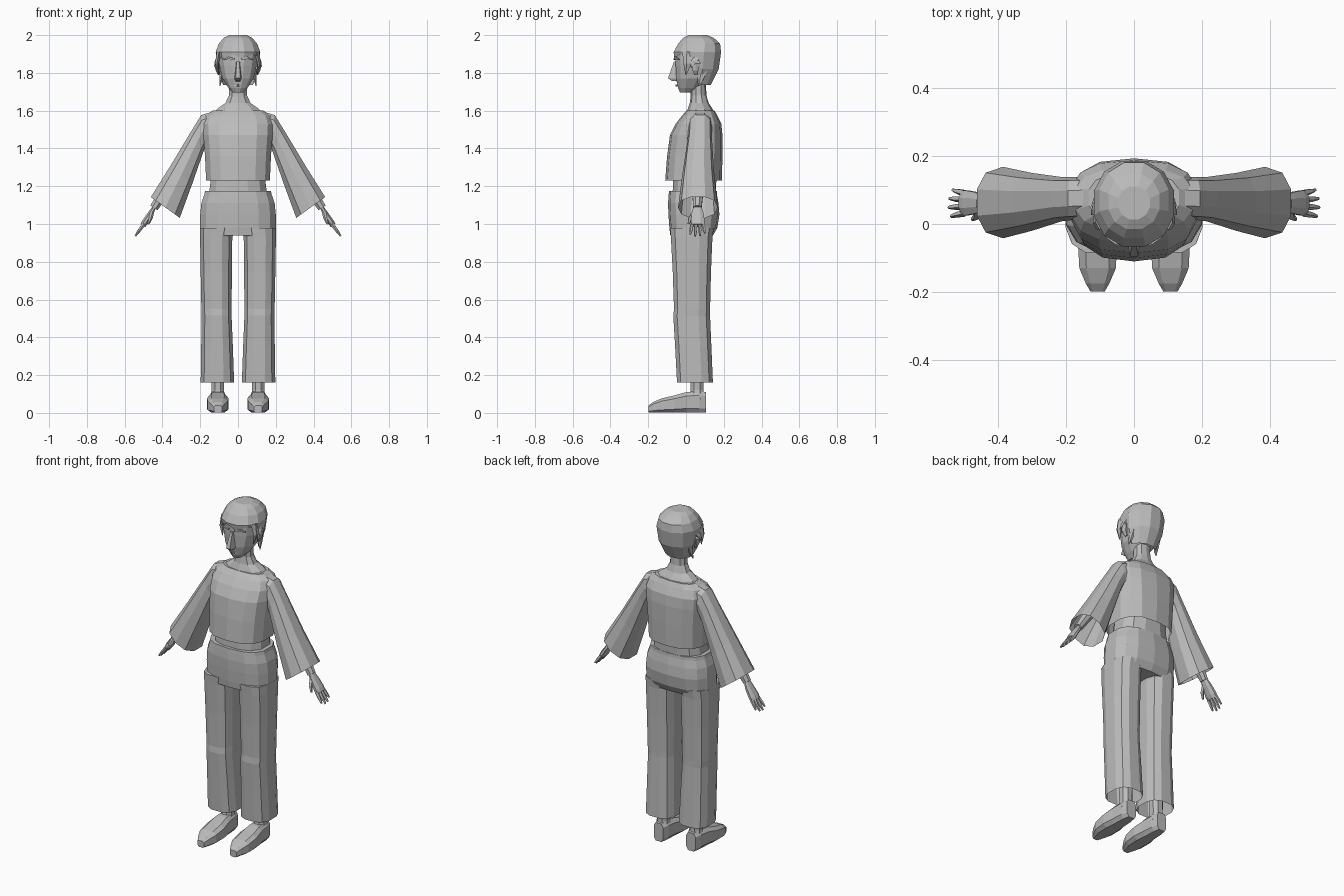
import bpy, bmesh, math
from mathutils import Vector as V

grey = bpy.data.materials.new("plain_grey")
grey.diffuse_color = (0.5, 0.5, 0.5, 1)


def ring(c, u, v, n=12, p=1.0, turn=0.5):
    """Closed superellipse section around c, spanned by u and v."""
    pts = []
    for i in range(n):
        a = 2 * math.pi * (i + turn) / n
        s, t = math.cos(a), math.sin(a)
        pts.append(V(c) + V(u) * math.copysign(abs(s) ** p, s)
                   + V(v) * math.copysign(abs(t) ** p, t))
    return pts


def level(z, x0, x1, y0, y1, n=12, p=0.8):
    """Horizontal section from its bounds."""
    return ring(((x0 + x1) / 2, (y0 + y1) / 2, z),
                ((x1 - x0) / 2, 0, 0), (0, (y1 - y0) / 2, 0), n, p)


def limb(top, bottom, y0, y1, n=10):
    """Tilted section between two (x, z) points."""
    a, b = V((top[0], 0, top[1])), V((bottom[0], 0, bottom[1]))
    return ring((a + b) / 2 + V((0, (y0 + y1) / 2, 0)), (a - b) / 2,
                (0, (y1 - y0) / 2, 0), n, 0.85)


def loft(name, rings, first=True, last=True, mirror=False):
    bm = bmesh.new()
    vs = [[bm.verts.new(q) for q in r] for r in rings]
    n = len(vs[0])
    for a, b in zip(vs, vs[1:]):
        for i in range(n):
            j = (i + 1) % n
            bm.faces.new((a[i], a[j], b[j], b[i]))
    if first:
        bm.faces.new(vs[0][::-1])
    if last:
        bm.faces.new(vs[-1])
    bmesh.ops.recalc_face_normals(bm, faces=bm.faces)
    me = bpy.data.meshes.new(name)
    bm.to_mesh(me)
    bm.free()
    ob = bpy.data.objects.new(name, me)
    bpy.context.collection.objects.link(ob)
    me.materials.append(grey)
    if mirror:
        ob.modifiers.new("mirror", 'MIRROR')
    return ob


def tube(name, pts, radii, side=(0, 1, 0), flat=1.0, n=6):
    """Mirrored tapering tube along points, flattened across its side vector."""
    rings = []
    for i, (q, r) in enumerate(zip(pts, radii)):
        d = V(pts[min(i + 1, len(pts) - 1)]) - V(pts[max(i - 1, 0)])
        s = V(side)
        rings.append(ring(q, s * r, d.cross(s).normalized() * r * flat, n))
    return loft(name, rings, mirror=True)


# Shirt: loose body with open hem
loft("shirt", [level(z, -x, x, a, b, 14, 0.75) for z, x, a, b in (
    (1.23, .172, -.11, .19), (1.36, .178, -.10, .193), (1.47, .187, -.085, .193),
    (1.53, .19, -.055, .187), (1.575, .175, -.02, .165), (1.602, .135, .005, .15))],
    first=False)

# Flared sleeves, open at the cuff
loft("sleeve", [limb(*s) for s in (
    ((.11, 1.605), (.11, 1.45), .015, .14), ((.195, 1.58), (.165, 1.42), .012, .138),
    ((.245, 1.50), (.18, 1.385), .008, .138), ((.36, 1.31), (.24, 1.21), -.02, .15),
    ((.465, 1.145), (.305, 1.03), -.042, .168))], last=False, mirror=True)

# Neck and upper chest
loft("neck", [level(z, -x, x, a, b, 10, 0.9) for z, x, a, b in (
    (1.58, .145, .0, .155), (1.61, .115, .01, .14), (1.64, .07, .02, .12),
    (1.68, .05, .025, .108), (1.77, .048, .025, .105))])

# Waist and hips
loft("waist", [level(1.14, -.16, .16, -.075, .16), level(1.26, -.145, .145, -.07, .165)])
loft("trouser_hips", [level(z, -x, x, a, b, 14, 0.75) for z, x, a, b in (
    (.94, .203, -.083, .143), (.98, .204, -.088, .166), (1.05, .204, -.093, .177),
    (1.11, .198, -.095, .172), (1.155, .182, -.092, .164), (1.175, .178, -.09, .163))])

# Straight trouser legs with a knee seam and open cuff
loft("trouser_leg", [level(z, a, b, c, d, 12, 0.75) for z, a, b, c, d in (
    (.98, .012, .203, -.087, .15), (.93, .028, .203, -.083, .143),
    (.75, .03, .2, -.073, .135), (.55, .032, .196, -.066, .13),
    (.515, .032, .194, -.07, .13), (.35, .025, .197, -.06, .137),
    (.16, .018, .2, -.05, .145))], last=False, mirror=True)

# Ankles and shoes
loft("ankle", [level(z, .107 - r, .107 + r, .057 - r, .06 + r, 8, 0.9)
               for z, r in ((.07, .045), (.12, .035), (.3, .04))], mirror=True)
loft("shoe", [ring((.107, y, h / 2), (w, 0, 0), (0, 0, h / 2), 8, 0.55)
              for y, w, h in ((-.198, .022, .04), (-.175, .036, .058), (-.13, .056, .078),
                              (-.06, .06, .095), (.0, .05, .112), (.07, .044, .118),
                              (.107, .032, .112))], mirror=True)

# Forearms, hands, fingers and thumbs
tube("forearm", [(.24, .075, 1.42), (.36, .065, 1.22), (.445, .06, 1.085)],
     [.042, .036, .024], n=8)
tube("palm", [(.44, .06, 1.095), (.463, .062, 1.055), (.492, .062, 1.01), (.503, .062, .993)],
     [.022, .034, .04, .036], flat=0.45, n=8)
for i, y in enumerate((.032, .052, .072, .091)):
    k = (.85, 1.0, .95, .75)[i]
    tip = y + (y - .062) * .3
    tube("finger_%d" % (i + 1),
         [(.497, y, 1.0), (.497 + .027 * k, (y + tip) / 2, 1 - .036 * k),
          (.497 + .047 * k, tip, 1 - .064 * k)], [.0105, .009, .005], n=5)
tube("thumb", [(.455, .045, 1.065), (.463, .022, 1.03), (.474, .014, 1.0)],
     [.012, .011, .006], side=(1, 0, 0), n=5)

# Face: tapered head with narrow chin
loft("head", [level(z, -x, x, a, b, 12, 0.9) for z, x, a, b in (
    (1.695, .028, -.032, .03), (1.72, .052, -.044, .08), (1.77, .085, -.054, .125),
    (1.84, .102, -.058, .16), (1.90, .106, -.058, .165), (1.95, .09, -.035, .15))])

# Wedge nose
loft("nose", [[V((x * s, y, z)) for s, x, y, z in q] for q in (
    ((-1, .010, -.05, 1.86), (1, .010, -.05, 1.86), (1, .007, -.064, 1.86), (-1, .007, -.064, 1.86)),
    ((-1, .021, -.04, 1.77), (1, .021, -.04, 1.77), (1, .012, -.095, 1.772), (-1, .012, -.095, 1.772)),
    ((-1, .014, -.04, 1.755), (1, .014, -.04, 1.755), (1, .008, -.075, 1.757), (-1, .008, -.075, 1.757)))])

# Lips and brows as slim wedges
tube("lip", [(0, -.052, 1.733), (.022, -.042, 1.733)], [.007, .004], side=(0, 0, 1), n=4)
tube("brow", [(.018, -.06, 1.872), (.05, -.056, 1.88), (.08, -.038, 1.87)],
     [.007, .008, .004], side=(0, 0, 1), n=4)

# Hair cap: jagged fringe in front, sweeping down to the nape
cap = [level(z, -x, x, a, b, 12, 0.95) for z, x, a, b in (
    (1.84, .116, -.066, .182), (1.91, .122, -.07, .19), (1.955, .105, -.045, .184),
    (1.985, .078, -.018, .15), (2.0, .048, .012, .112))]
for i, q in enumerate(cap[0]):
    if q.y > .09:                       # nape
        q.z, q.y, q.x = 1.82, q.y - .005, q.x * .97
    elif q.y < .03:                     # fringe points
        q.z = 1.875 if i % 2 else 1.9
nape = [V((q.x * .72, .06 + (q.y - .06) * .62, 1.735)) if q.y > .05 else V(q)
        for q in cap[0]]
loft("hair", [nape] + cap, first=False)

# Side locks and ears
tube("side_lock", [(.1, .015, 1.91), (.112, .01, 1.85), (.102, .0, 1.79)],
     [.034, .024, .003], flat=0.4, n=5)
tube("temple_tuft", [(.105, .06, 1.89), (.118, .045, 1.86), (.126, .03, 1.83)],
     [.026, .018, .003], flat=0.3, n=5)
tube("nape_tuft", [(.085, .09, 1.82), (.09, .08, 1.77), (.096, .07, 1.73)],
     [.03, .018, .003], flat=0.5, n=5)
tube("ear", [(.1, .052, 1.79), (.11, .05, 1.815), (.113, .055, 1.85), (.106, .058, 1.87)],
     [.01, .018, .024, .012], flat=0.5)
